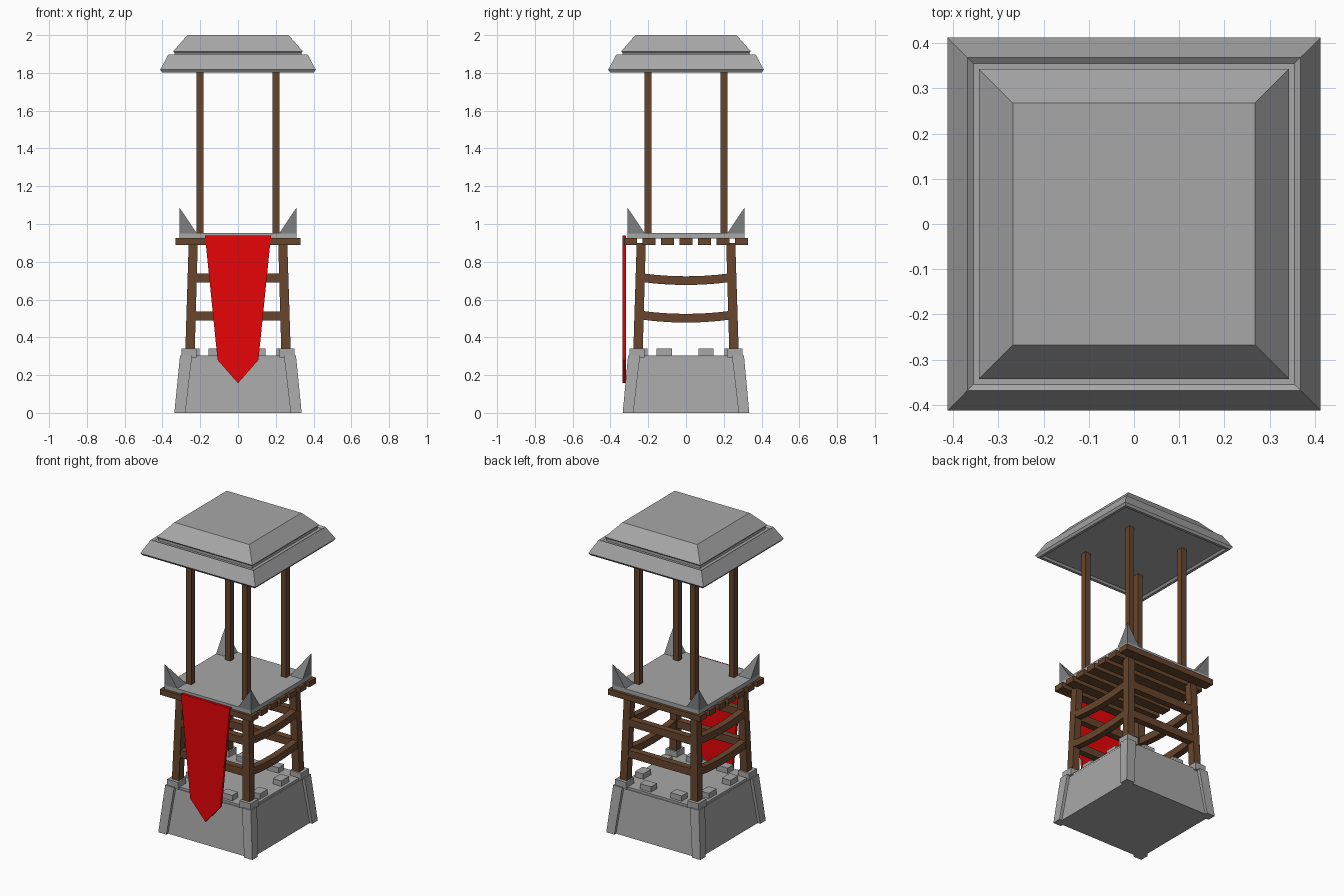
import bpy

if "Cube" in bpy.data.objects:
    bpy.data.objects.remove(bpy.data.objects["Cube"])

S = [(-1, -1), (1, -1), (1, 1), (-1, 1)]


def mat(name, col):
    m = bpy.data.materials.new(name)
    m.diffuse_color = col
    m.use_nodes = True
    m.node_tree.nodes["Principled BSDF"].inputs["Base Color"].default_value = m.diffuse_color
    return m


wood = mat("wood", (0.135, 0.06, 0.026, 1))
red = mat("red_cloth", (0.8, 0.001, 0.002, 1))
stone = mat("stone", (0.39, 0.39, 0.39, 1))
iron = mat("iron", (0.21, 0.215, 0.22, 1))


def mesh(name, verts, faces, m=stone):
    me = bpy.data.meshes.new(name)
    me.from_pydata(verts, [], faces)
    ob = bpy.data.objects.new(name, me)
    bpy.context.collection.objects.link(ob)
    me.materials.append(m)
    return ob


def loft(name, rings, m=stone):
    """Skin a list of four-point rings and cap both ends."""
    verts = [p for r in rings for p in r]
    faces = [(3, 2, 1, 0)]
    for k in range(len(rings) - 1):
        a = 4 * k
        faces += [(a + i, a + (i + 1) % 4, a + 4 + (i + 1) % 4, a + 4 + i) for i in range(4)]
    n = len(verts)
    faces.append((n - 4, n - 3, n - 2, n - 1))
    return mesh(name, verts, faces, m)


def ring(cx, cy, hx, hy, z):
    return [(cx + hx * a, cy + hy * b, z) for a, b in S]


def box(name, c, h, m=stone):
    return loft(name, [ring(c[0], c[1], h[0], h[1], c[2] + s * h[2]) for s in (-1, 1)], m)


# stone base with top lip
loft("stone_base", [ring(0, 0, .318, .318, 0), ring(0, 0, .288, .288, .29)])
box("base_top_slab", (0, 0, .295), (.283, .283, .01))

# parts repeated at each corner
for a, b in S:
    loft("base_corner_pier", [ring(a * .308, b * .307, .029, .028, 0),
                              ring(a * .275, b * .275, .032, .032, .303)])
    box("pier_cap", (a * .259, b * .259, .317), (.04, .04, .023))
    loft("leg", [ring(a * .254, b * .254, .025, .025, .33),
                 ring(a * .237, b * .237, .024, .024, .9)], wood)
    box("roof_post", (a * .2, b * .2, 1.38), (.0185, .0185, .44), wood)
    # corner spike: pyramid with its apex above the outer corner
    base = ring(a * .264, b * .264, .046, .046, .95)
    mesh("corner_spike", base + [(a * .31, b * .31, 1.087)],
         [(3, 2, 1, 0)] + [(i, (i + 1) % 4, 4) for i in range(4)], iron)

# battlement blocks, two on each side
for s in (-1, 1):
    for t in (-.115, .105):
        box("battlement_block", (t, s * .235, .32), (.04, .03, .02))
        box("battlement_block", (s * .235, t, .32), (.03, .04, .02))

# rails: sagging on the sides, straight at front and back
for s in (-1, 1):
    for z in (.514, .713):
        rings = []
        r = .25 if z < .6 else .245
        for k in range(7):
            y = -.25 + .5 * k / 6
            zz = z - .018 * (1 - (y / .25) ** 2) + .005
            rings.append([(s * r + .021 * p, y, zz - .023 * q) for p, q in S])
        loft("side_rail", rings, wood)
        box("cross_rail", (0, s * r, z), (.258, .021, .024), wood)

# platform planks and deck
for k in range(7):
    box("plank", (0, -.294 + .098 * k, .908), (.33, .034, .018), wood)
box("deck", (0, 0, .938), (.31, .31, .014))

# two-tier roof
profile = [(.375, 1.815), (.385, 1.803), (.402, 1.803), (.412, 1.817), (.368, 1.898),
           (.355, 1.888), (.335, 1.888), (.335, 1.905), (.343, 1.914), (.268, 2.0)]
loft("roof", [ring(0, 0, h, h, z) for h, z in profile])

# hanging banner
out = [(-.175, .94), (-.108, .28), (0, .157), (.108, .28), (.175, .94)]
v = [(x, y, z) for y in (-.335, -.318) for x, z in out]
mesh("banner", v, [(0, 1, 2, 3, 4), (9, 8, 7, 6, 5)] +
     [(i, i + 5, (i + 1) % 5 + 5, (i + 1) % 5) for i in range(5)], red)
